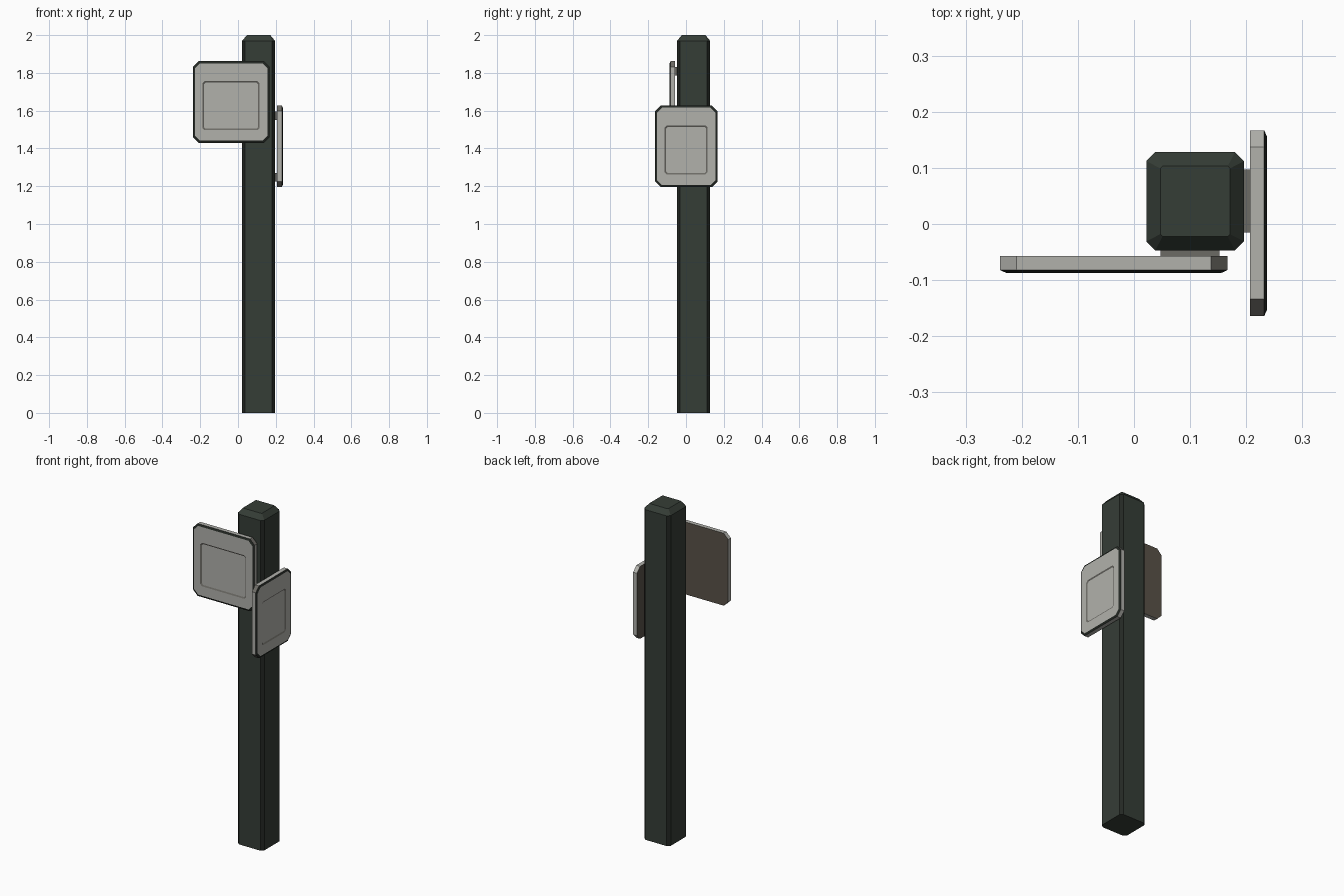
import bpy, bmesh
from mathutils import Vector

if "Cube" in bpy.data.objects:
    bpy.data.objects.remove(bpy.data.objects["Cube"])

def mat(name, rgb):
    m = bpy.data.materials.new(name)
    m.diffuse_color = (*rgb, 1)
    m.use_nodes = True
    m.node_tree.nodes["Principled BSDF"].inputs["Base Color"].default_value = m.diffuse_color
    return m

POST = mat("dark green paint", (0.036, 0.047, 0.037))
EDGE = mat("worn black green", (0.017, 0.021, 0.017))
PLATE = mat("pale grey plate", (0.44, 0.44, 0.41))
BACK = mat("brown grey back", (0.10, 0.085, 0.066))
MOUNT = mat("mid grey bracket", (0.15, 0.145, 0.13))

def octagon(u0, u1, v0, v1, c):
    """Rectangle with corners cut by c."""
    return [(u0 + c, v0), (u1 - c, v0), (u1, v0 + c), (u1, v1 - c),
            (u1 - c, v1), (u0 + c, v1), (u0, v1 - c), (u0, v0 + c)]

def skin(name, loops, mats, place):
    """Join stacked octagons; loops = (bounds, cut, depth), rule gives the material."""
    bm = bmesh.new()
    rings = [[bm.verts.new(place(u, v, w)) for u, v in octagon(*b, c)] for b, c, w in loops]
    faces = [(bm.faces.new(rings[0]), "start", 0)]
    for k, (a, b) in enumerate(zip(rings, rings[1:])):
        for i in range(8):
            j = (i + 1) % 8
            faces.append((bm.faces.new((a[i], a[j], b[j], b[i])), k, i))
    faces.append((bm.faces.new(rings[-1]), "end", 0))
    palette, rule = mats
    for f, k, i in faces:
        f.material_index = rule(k, i)
    bmesh.ops.recalc_face_normals(bm, faces=bm.faces)
    me = bpy.data.meshes.new(name)
    bm.to_mesh(me)
    bm.free()
    for m in palette:
        me.materials.append(m)
    ob = bpy.data.objects.new(name, me)
    bpy.context.collection.objects.link(ob)
    return ob

def box(name, lo, hi, m):
    bpy.ops.mesh.primitive_cube_add(size=1, location=(Vector(lo) + Vector(hi)) / 2)
    ob = bpy.context.object
    ob.name = name
    ob.scale = Vector(hi) - Vector(lo)
    ob.data.materials.append(m)

def inset(b, d):
    return (b[0] + d, b[1] - d, b[2] + d, b[3] - d)

# Post: chamfered square column with a bevelled top, darker on the corner strips
P = (0.022, 0.196, -0.047, 0.128)
skin("post", [(P, 0.016, 0), (P, 0.016, 1.97), (inset(P, 0.025), 0.004, 2.0)],
     ((POST, EDGE), lambda k, i: 1 if k == 0 and i % 2 else 0),
     lambda u, v, w: (u, v, w))

# Signs: plate with cut corners, dark front rim and a recessed panel
def sign(name, u0, u1, z0, z1, place, dark_corners):
    b = (u0, u1, z0, z1)
    panel = (u0 + 0.05, u1 - 0.052, z0 + 0.067, z1 - 0.105)
    def rule(k, i):
        if k == "start":
            return 2
        if k == 0 and i in dark_corners:
            return 3
        return 1 if k == 1 else 3 if k == 3 else 0
    skin(name, [(b, 0.03, 0), (b, 0.03, 0.025), (inset(b, 0.011), 0.026, 0.03),
                (panel, 0.012, 0.03), (inset(panel, 0.008), 0.009, 0.026)],
         ((PLATE, EDGE, BACK, MOUNT), rule), place)

sign("front_sign", -0.239, 0.167, 1.43, 1.862, lambda u, v, w: (u, -0.057 - w, v), (1, 3))
sign("side_sign", -0.164, 0.167, 1.195, 1.627, lambda u, v, w: (0.207 + w, u, v), (5, 7))

# Brackets: two flat bars behind each sign
for n, dz in (("lower", 0.03), ("upper", 0.355)):
    z = 1.43 + dz
    box("front_bracket_" + n, (0.047, -0.058, z), (0.152, -0.045, z + 0.045), MOUNT)
    z = 1.195 + dz
    box("side_bracket_" + n, (0.194, -0.015, z), (0.208, 0.097, z + 0.045), MOUNT)
